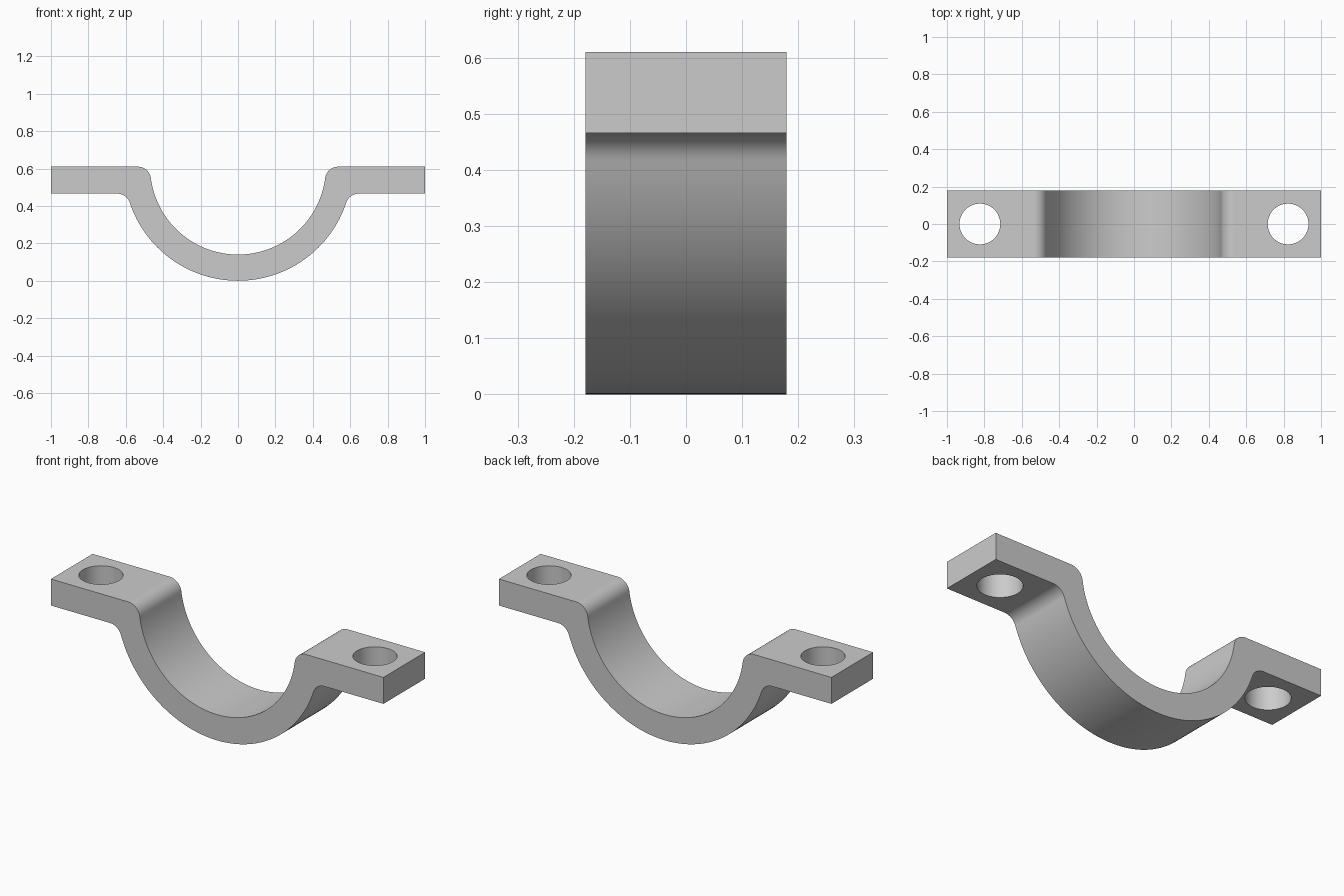
import bpy
import bmesh
from math import sin, cos, pi, sqrt, atan2, radians
from mathutils import Matrix

cube = bpy.data.objects.get("Cube")
if cube:
    bpy.data.objects.remove(cube, do_unlink=True)

TOP, UNDER = 0.61, 0.466        # flange top and underside heights
INNER, OUTER = 0.47, 0.61       # saddle radii, centred at flange top
FILLET = 0.07
HALF_DEPTH = 0.179
HOLE_X, HOLE_R = 0.824, 0.109

steel = bpy.data.materials.new("light_grey_steel")
steel.use_nodes = True
grey = (0.6, 0.6, 0.6, 1)
steel.diffuse_color = grey
steel.node_tree.nodes["Principled BSDF"].inputs["Base Color"].default_value = grey


def arc(cx, cz, r, start, end, steps):
    angles = [start + (end - start) * i / steps for i in range(steps + 1)]
    return [(cx + r * cos(a), cz + r * sin(a)) for a in angles]


def half_edge(radius, level):
    """Right half of one edge: saddle arc, then the fillet into the flange."""
    cz = level - FILLET
    cx = sqrt((radius + FILLET) ** 2 - (TOP - cz) ** 2)
    lean = atan2(cz - TOP, cx)
    saddle = arc(0, TOP, radius, -pi / 2, lean, 32)
    fillet = arc(cx, cz, FILLET, pi + lean, pi / 2, 10)
    return saddle + fillet[1:] + [(1, level)]


# Closed outline: right half plus its mirror
right = half_edge(OUTER, UNDER) + half_edge(INNER, TOP)[::-1]
left = [(-x, z) for x, z in right[::-1] if x > 1e-6]
outline = right + left

# Strap body, extruded through its depth
bm = bmesh.new()
face = bm.faces.new([bm.verts.new((x, -HALF_DEPTH, z)) for x, z in outline])
extruded = bmesh.ops.extrude_face_region(bm, geom=[face])["geom"]
bmesh.ops.translate(bm, vec=(0, 2 * HALF_DEPTH, 0),
                    verts=[v for v in extruded if isinstance(v, bmesh.types.BMVert)])
bmesh.ops.recalc_face_normals(bm, faces=bm.faces[:])
mesh = bpy.data.meshes.new("saddle_clamp")
bm.to_mesh(mesh)
bm.free()
mesh.materials.append(steel)
clamp = bpy.data.objects.new("saddle_clamp", mesh)
bpy.context.collection.objects.link(clamp)
bpy.context.view_layer.objects.active = clamp
clamp.select_set(True)

# Bolt hole cutters, one per flange
bm = bmesh.new()
for side in (-1, 1):
    bmesh.ops.create_cone(bm, cap_ends=True, segments=48, radius1=HOLE_R,
                          radius2=HOLE_R, depth=0.5,
                          matrix=Matrix.Translation((side * HOLE_X, 0, UNDER)))
cut_mesh = bpy.data.meshes.new("bolt_hole_cutter")
bm.to_mesh(cut_mesh)
bm.free()
cut_mesh.materials.append(steel)
cutter = bpy.data.objects.new("bolt_hole_cutter", cut_mesh)
cutter.hide_render = True
bpy.context.collection.objects.link(cutter)

cut = clamp.modifiers.new("bolt_holes", 'BOOLEAN')
cut.operation = 'DIFFERENCE'
cut.solver = 'EXACT'
cut.object = cutter
bpy.ops.object.modifier_apply(modifier=cut.name)
bpy.data.objects.remove(cutter, do_unlink=True)

# Smooth bends and holes, crisp edges, flat flanges
bpy.ops.object.shade_smooth_by_angle(angle=radians(30))
weighted = clamp.modifiers.new("flat_flange_normals", 'WEIGHTED_NORMAL')
weighted.keep_sharp = True
